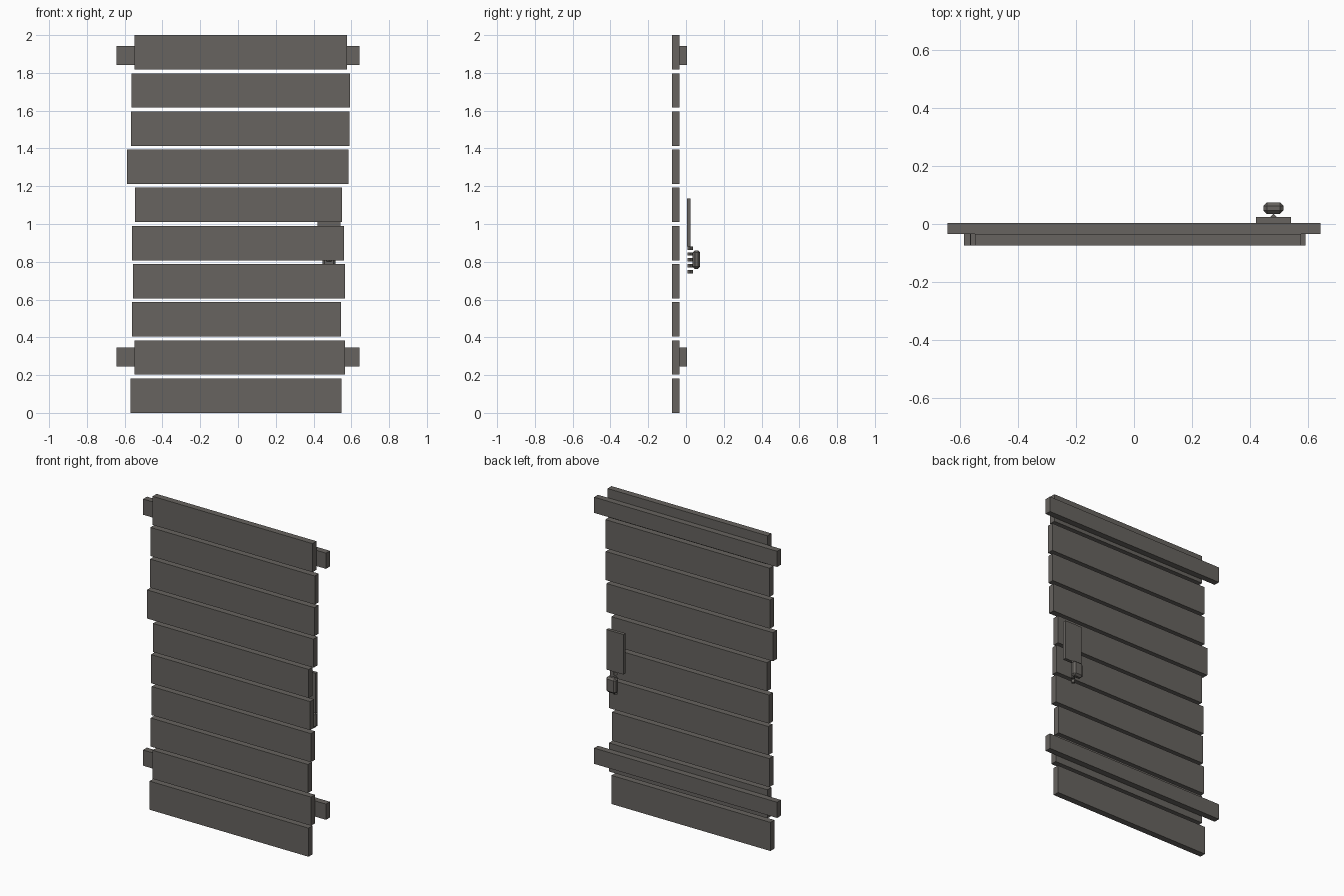
import bpy, bmesh, math

if "Cube" in bpy.data.objects:
    bpy.data.objects.remove(bpy.data.objects["Cube"])

wood = bpy.data.materials.new("weathered grey brown")
wood.diffuse_color = (0.135, 0.126, 0.115, 1)
wood.use_nodes = True
wood.node_tree.nodes["Principled BSDF"].inputs["Base Color"].default_value = wood.diffuse_color


def finish(name, bm):
    bmesh.ops.recalc_face_normals(bm, faces=bm.faces)
    me = bpy.data.meshes.new(name)
    bm.to_mesh(me)
    bm.free()
    me.materials.append(wood)
    ob = bpy.data.objects.new(name, me)
    bpy.context.collection.objects.link(ob)
    return ob


def box(name, x, y, z, chamfer=0):
    """Box from (min, max) ranges, optionally chamfered."""
    bm = bmesh.new()
    bmesh.ops.create_cube(bm, size=1)
    for v in bm.verts:
        v.co = [r[0] + (c + 0.5) * (r[1] - r[0]) for c, r in zip(v.co, (x, y, z))]
    if chamfer:
        bmesh.ops.bevel(bm, geom=bm.edges[:], offset=chamfer, segments=1,
                        affect='EDGES')
    return finish(name, bm)


# Horizontal planks, bottom to top, with uneven ends
ends = [(-0.570, 0.549), (-0.549, 0.567), (-0.562, 0.545), (-0.555, 0.566),
        (-0.560, 0.560), (-0.546, 0.550), (-0.588, 0.584), (-0.567, 0.590),
        (-0.565, 0.593), (-0.549, 0.577)]
for i, x in enumerate(ends):
    z = i * 0.202
    box(f"plank_{i + 1}", x, (-0.075, -0.035), (z, z + 0.182))

# Two rails across the back
for name, z in (("lower_rail", 0.245), ("upper_rail", 1.842)):
    box(name, (-0.644, 0.644), (-0.035, 0.004), (z, z + 0.1))

# Latch plate
box("latch_plate", (0.422, 0.543), (0.004, 0.025), (0.88, 1.135))

# Short row of links hanging under the plate
for i in range(5):
    bm = bmesh.new()
    bmesh.ops.create_cone(bm, cap_ends=True, segments=4, radius1=0.014,
                          radius2=0.014, depth=0.018)
    bmesh.ops.translate(bm, verts=bm.verts, vec=(0.482, 0.022, 0.872 - i * 0.031))
    finish(f"link_{i + 1}", bm)

# Chamfered lock body
box("lock_body", (0.447, 0.517), (0.035, 0.075), (0.762, 0.861), 0.012)
